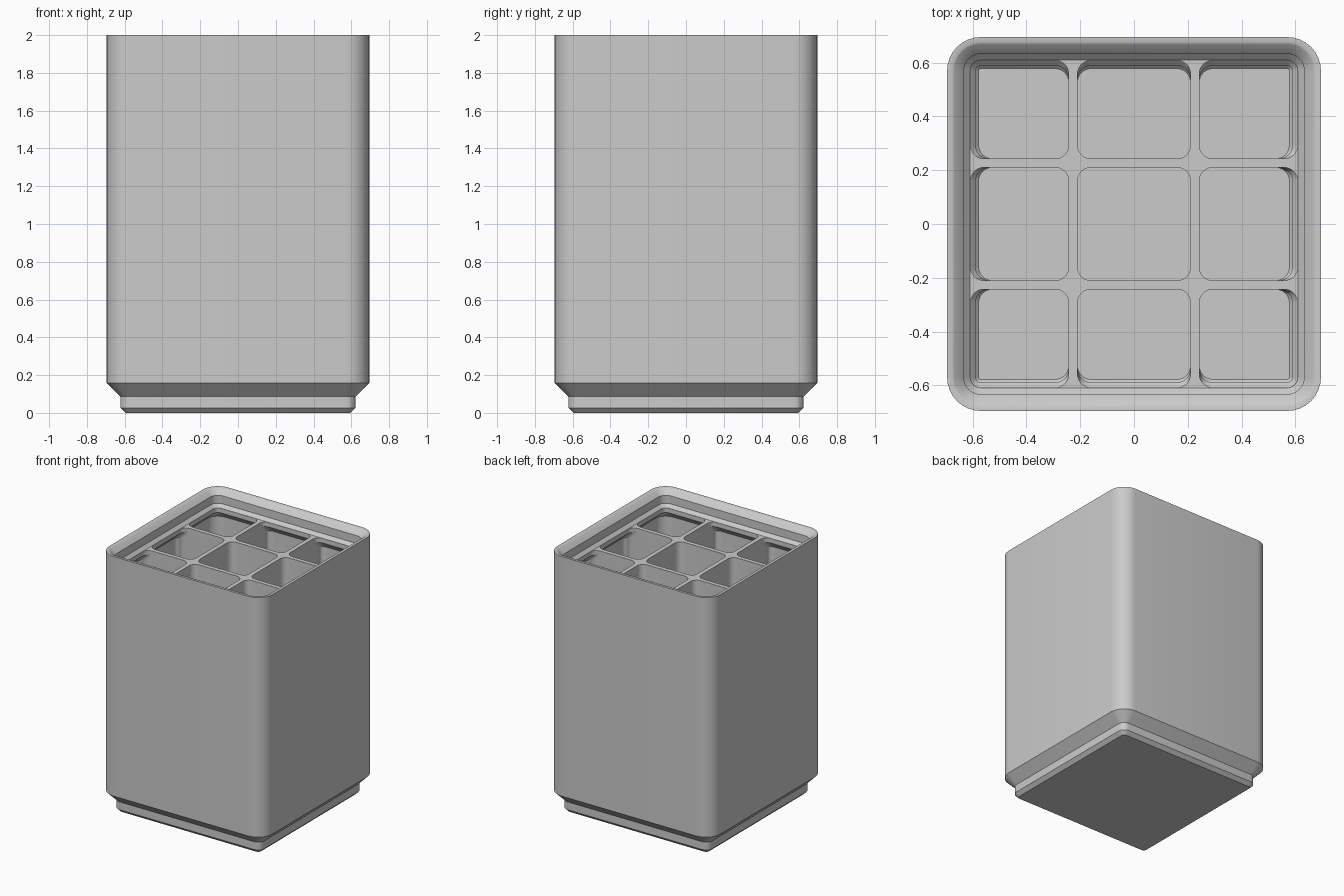
import bpy, bmesh, math
from mathutils import Vector

cube = bpy.data.objects.get("Cube")
if cube:
    bpy.data.objects.remove(cube, do_unlink=True)

grey = bpy.data.materials.new("light_grey")
grey.use_nodes = True
colour = (0.6, 0.6, 0.6, 1)
grey.diffuse_color = colour
grey.node_tree.nodes["Principled BSDF"].inputs["Base Color"].default_value = colour


def rounded_rect(x0, x1, y0, y1, radii, z, steps=8):
    """Counter-clockwise outline; radii start at the +x +y corner."""
    corners = ((x1, y1, -1, -1), (x0, y1, 1, -1), (x0, y0, 1, 1), (x1, y0, -1, 1))
    points = []
    for i, ((x, y, sx, sy), r) in enumerate(zip(corners, radii)):
        for s in range(steps + 1):
            a = math.pi / 2 * (i + s / steps)
            points.append(Vector((x + r * (sx + math.cos(a)), y + r * (sy + math.sin(a)), z)))
    return points


def loft(bm, rings):
    """Skin a stack of outlines and close both ends."""
    loops = [[bm.verts.new(p) for p in ring] for ring in rings]
    for low, high in zip(loops, loops[1:]):
        for i in range(len(low)):
            j = (i + 1) % len(low)
            bm.faces.new((low[i], low[j], high[j], high[i]))
    bm.faces.new(loops[0][::-1])
    bm.faces.new(loops[-1])


def make_object(name, bm):
    bmesh.ops.recalc_face_normals(bm, faces=bm.faces)
    mesh = bpy.data.meshes.new(name)
    bm.to_mesh(mesh)
    bm.free()
    mesh.materials.append(grey)
    obj = bpy.data.objects.new(name, mesh)
    bpy.context.collection.objects.link(obj)
    return obj


# Body: stepped foot, straight walls, stacking lip and the deck inside it
CORNER = 0.57
body_profile = ((0.596, 0), (0.623, 0.027), (0.623, 0.087), (0.695, 0.159), (0.695, 2.0),
                (0.676, 2.0), (0.668, 1.996), (0.633, 1.958), (0.633, 1.897), (0.609, 1.873))
bm = bmesh.new()
loft(bm, [rounded_rect(-h, h, -h, h, [h - CORNER] * 4, z) for h, z in body_profile])
body = make_object("bin_body", bm)

# Compartments: the outer sides follow the foot and the underside of the lip
pocket_profile = ((0.578, 0.033), (0.589, 0.044), (0.589, 0.1), (0.661, 0.172),
                  (0.661, 1.785), (0.608, 1.838), (0.608, 1.885))
INNER, OUTER, FILLET = 0.21, 0.243, 0.05


def span(cell, h):
    return ((-h, -OUTER), (-INNER, INNER), (OUTER, h))[cell + 1]


bm = bmesh.new()
for cx in (-1, 0, 1):
    for cy in (-1, 0, 1):
        rings = []
        for h, z in pocket_profile:
            radii = [h - CORNER if (cx, cy) == c else FILLET
                     for c in ((1, 1), (-1, 1), (-1, -1), (1, -1))]
            rings.append(rounded_rect(*span(cx, h), *span(cy, h), radii, z))
        loft(bm, rings)
cutter = make_object("compartment_cutter", bm)
cutter.hide_render = True

# Hollow out the compartments, leaving the dividers
cut = body.modifiers.new("compartments", "BOOLEAN")
cut.operation = "DIFFERENCE"
cut.solver = "EXACT"
cut.object = cutter
bpy.ops.object.select_all(action="DESELECT")
body.select_set(True)
bpy.context.view_layer.objects.active = body
bpy.ops.object.modifier_apply(modifier=cut.name)
bpy.data.objects.remove(cutter, do_unlink=True)
bpy.ops.object.shade_smooth_by_angle(angle=math.radians(30))
